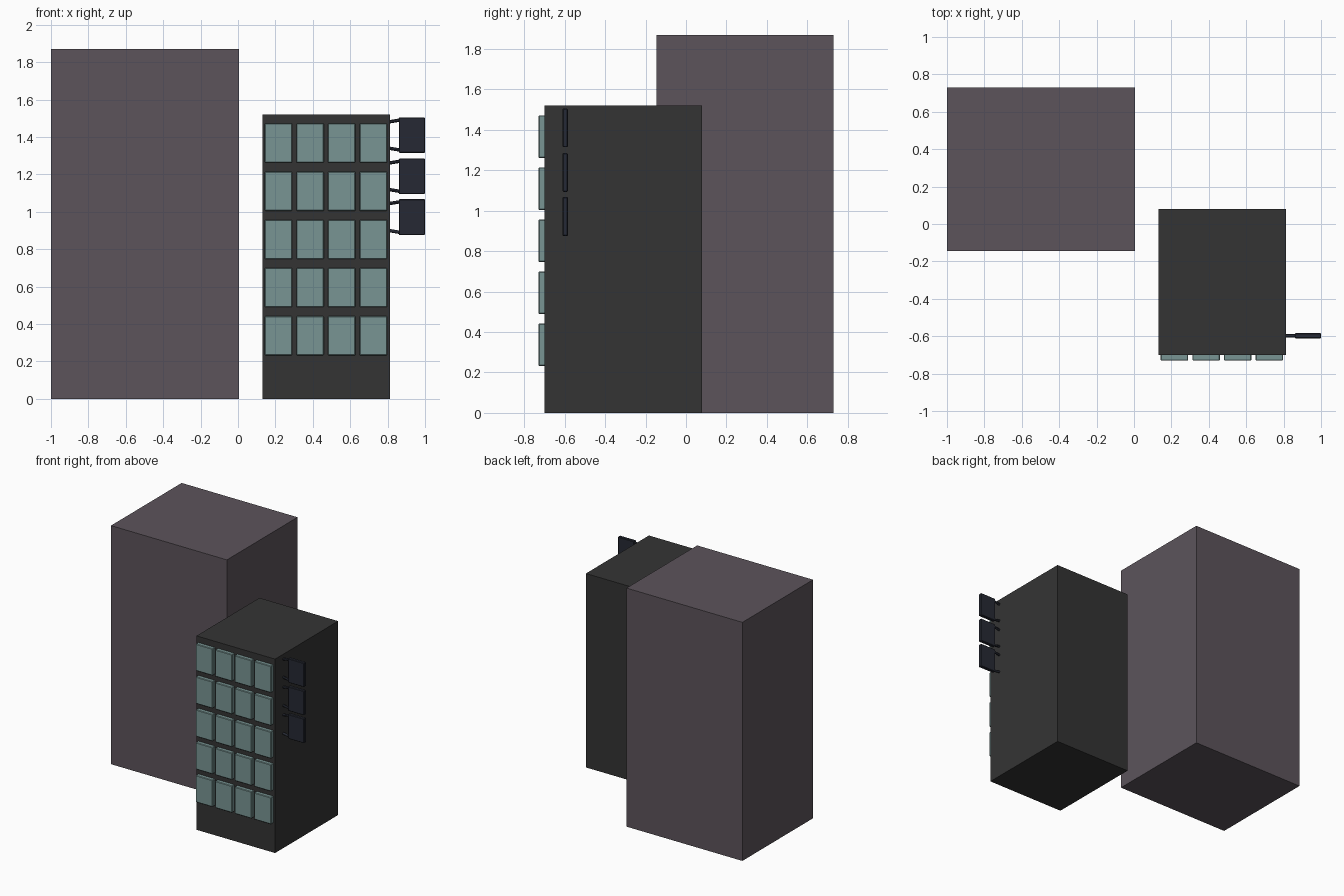
import bpy
from mathutils import Vector

if "Cube" in bpy.data.objects:
    bpy.data.objects.remove(bpy.data.objects["Cube"])


def material(name, rgb):
    m = bpy.data.materials.new(name)
    m.diffuse_color = (*rgb, 1)
    m.use_nodes = True
    m.node_tree.nodes["Principled BSDF"].inputs["Base Color"].default_value = m.diffuse_color
    return m


PURPLE = material("purple_wall", (0.107, 0.088, 0.105))
DARK = material("dark_wall", (0.034, 0.034, 0.034))
GLASS = material("window_glass", (0.19, 0.30, 0.295))
NAVY = material("sign_navy", (0.019, 0.022, 0.033))


def box(name, lo, hi, mat, bevel=0):
    lo, hi = Vector(lo), Vector(hi)
    bpy.ops.mesh.primitive_cube_add(size=1, location=(lo + hi) / 2)
    ob = bpy.context.object
    ob.name = name
    ob.scale = hi - lo
    bpy.ops.object.transform_apply(location=False, rotation=False, scale=True)
    ob.data.materials.append(mat)
    if bevel:
        mod = ob.modifiers.new("bevel", 'BEVEL')
        mod.width = bevel
        mod.segments = 1
    return ob


def rod(name, a, b, radius, mat):
    a, b = Vector(a), Vector(b)
    d = b - a
    bpy.ops.mesh.primitive_cylinder_add(
        vertices=12, radius=radius, depth=d.length, location=(a + b) / 2,
        rotation=d.to_track_quat('Z', 'Y').to_euler())
    ob = bpy.context.object
    ob.name = name
    ob.data.materials.append(mat)
    bpy.ops.object.shade_smooth_by_angle()


# Two building blocks
box("tall_building", (-1, -0.145, 0), (0.005, 0.73, 1.87), PURPLE)
box("short_building", (0.13, -0.70, 0), (0.812, 0.08, 1.52), DARK)

# Window grid on the front of the short building
for row in range(5):
    for col in range(4):
        x = 0.143 + col * 0.169
        z = 0.232 + row * 0.2575
        box(f"window_{row}_{col}", (x, -0.73, z), (x + 0.147, -0.69, z + 0.21),
            GLASS, 0.004)

# Hanging signs, each on two slanted brackets
for i, (z0, z1) in enumerate([(0.875, 1.068), (1.094, 1.285), (1.315, 1.505)]):
    box(f"sign_{i}", (0.86, -0.611, z0), (1.0, -0.584, z1), NAVY, 0.004)
    for part, z, slope in (("lower", z0 + 0.014, 0.012), ("upper", z1 - 0.014, -0.012)):
        rod(f"sign_bracket_{part}_{i}", (0.80, -0.5975, z + slope),
            (0.87, -0.5975, z), 0.009, NAVY)
